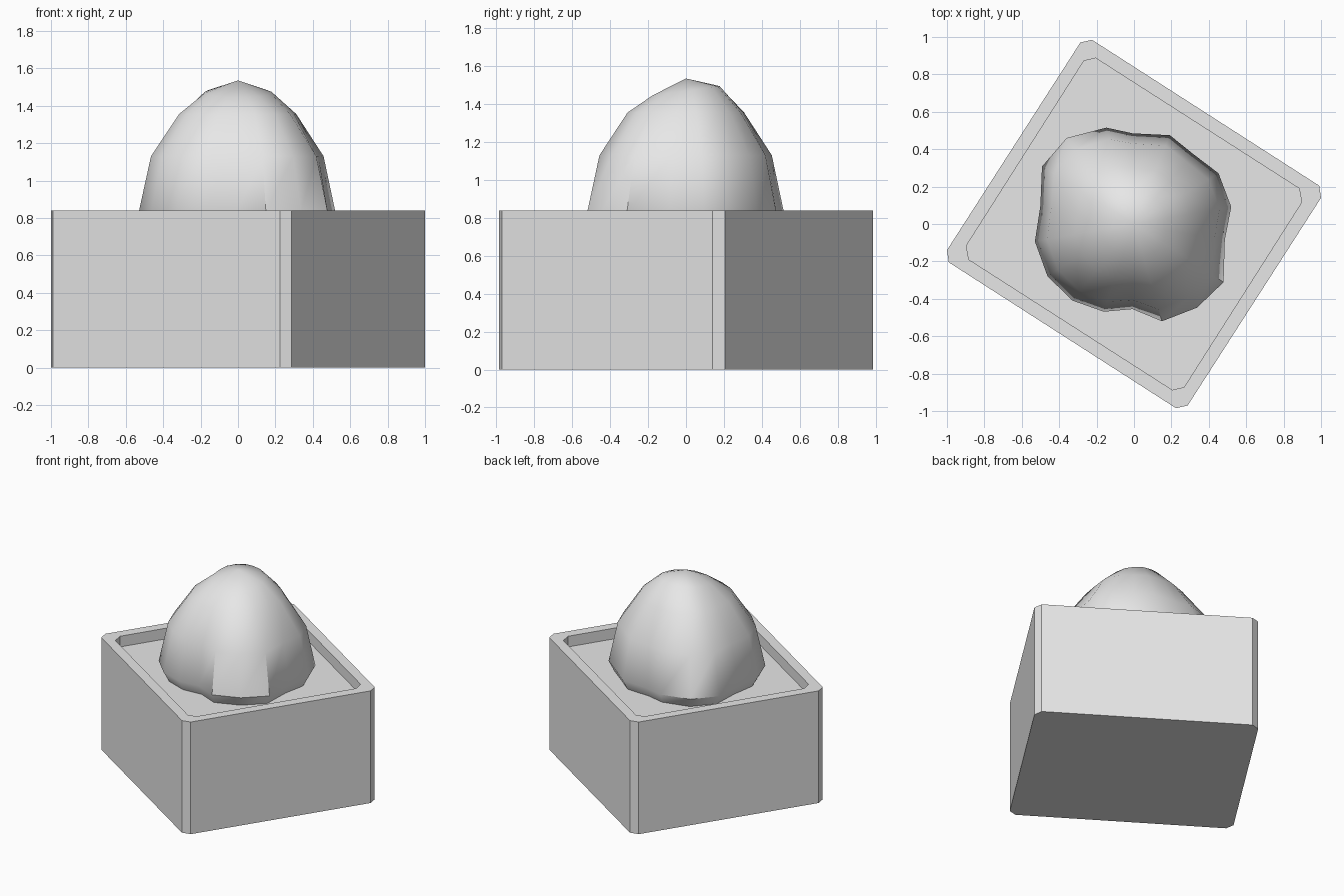
import bpy, bmesh, math

if "Cube" in bpy.data.objects:
    bpy.data.objects.remove(bpy.data.objects["Cube"])

grey = bpy.data.materials.new("light_grey")
grey.diffuse_color = (0.8, 0.8, 0.8, 1)
grey.use_nodes = True
grey.node_tree.nodes["Principled BSDF"].inputs["Base Color"].default_value = grey.diffuse_color


def make_object(name, bm):
    bmesh.ops.recalc_face_normals(bm, faces=bm.faces)
    mesh = bpy.data.meshes.new(name)
    bm.to_mesh(mesh)
    bm.free()
    mesh.materials.append(grey)
    obj = bpy.data.objects.new(name, mesh)
    bpy.context.collection.objects.link(obj)
    return obj


def add_ring(bm, points, z):
    return [bm.verts.new((x, y, z)) for x, y in points]


def bridge(bm, lower, upper):
    n = len(lower)
    for i in range(n):
        j = (i + 1) % n
        bm.faces.new((lower[i], lower[j], upper[j], upper[i]))


def both_ends(half):
    """Complete an outline by a half turn about the centre."""
    return half + [(-x, -y) for x, y in half]


# Planter box: chamfered rectangle with a recessed soil bed
outer = both_ends([(-0.287, 0.97), (-0.225, 0.985), (0.99, 0.205), (1.0, 0.14)])
inner = both_ends([(-0.268, 0.872), (-0.205, 0.887), (0.883, 0.19), (0.897, 0.117)])
RIM, SOIL = 0.84, 0.76
bm = bmesh.new()
rings = [add_ring(bm, outline, z) for outline, z in
         ((outer, 0), (outer, RIM), (inner, RIM), (inner, SOIL))]
for a, b in zip(rings, rings[1:]):
    bridge(bm, a, b)
bm.faces.new(rings[0])
bm.faces.new(rings[-1])
make_object("planter_box", bm)

# Bush: lumpy dome of stacked rings, lumps fading towards the top
angles = [10, 31, 50, 68, 91, 106, 128, 148, 169,
          190, 211, 231, 251, 269, 286, 307, 327, 350]
radii = [.528, .527, .49, .512, .485, .536, .584, .58, .51,
         .538, .54, .526, .496, .455, .541, .56, .571, .493]
mean = sum(radii) / len(radii)
# height, radius factor, lump strength, tilt towards the back
levels = [(0.755, 0.92, 1.0, 0), (0.835, 1.0, 1.0, 0), (1.13, 0.88, 0.9, 0),
          (1.355, 0.60, 0.6, 0), (1.47, 0.345, 0.3, 0.025)]
bm = bmesh.new()
rings = []
for z, factor, lump, tilt in levels:
    ring = []
    for deg, r in zip(angles, radii):
        a = math.radians(deg)
        d = factor * (mean + (r - mean) * lump)
        ring.append(bm.verts.new((d * math.cos(a), d * math.sin(a), z + tilt * math.sin(a))))
    rings.append(ring)
for a, b in zip(rings, rings[1:]):
    bridge(bm, a, b)
tip = bm.verts.new((0, 0, 1.535))
for i in range(len(angles)):
    bm.faces.new((rings[-1][i], rings[-1][(i + 1) % len(angles)], tip))
bm.faces.new(rings[0])
bush = make_object("bush", bm)
bpy.ops.object.select_all(action='DESELECT')
bush.select_set(True)
bpy.context.view_layer.objects.active = bush
bpy.ops.object.shade_smooth_by_angle(angle=math.radians(40))
